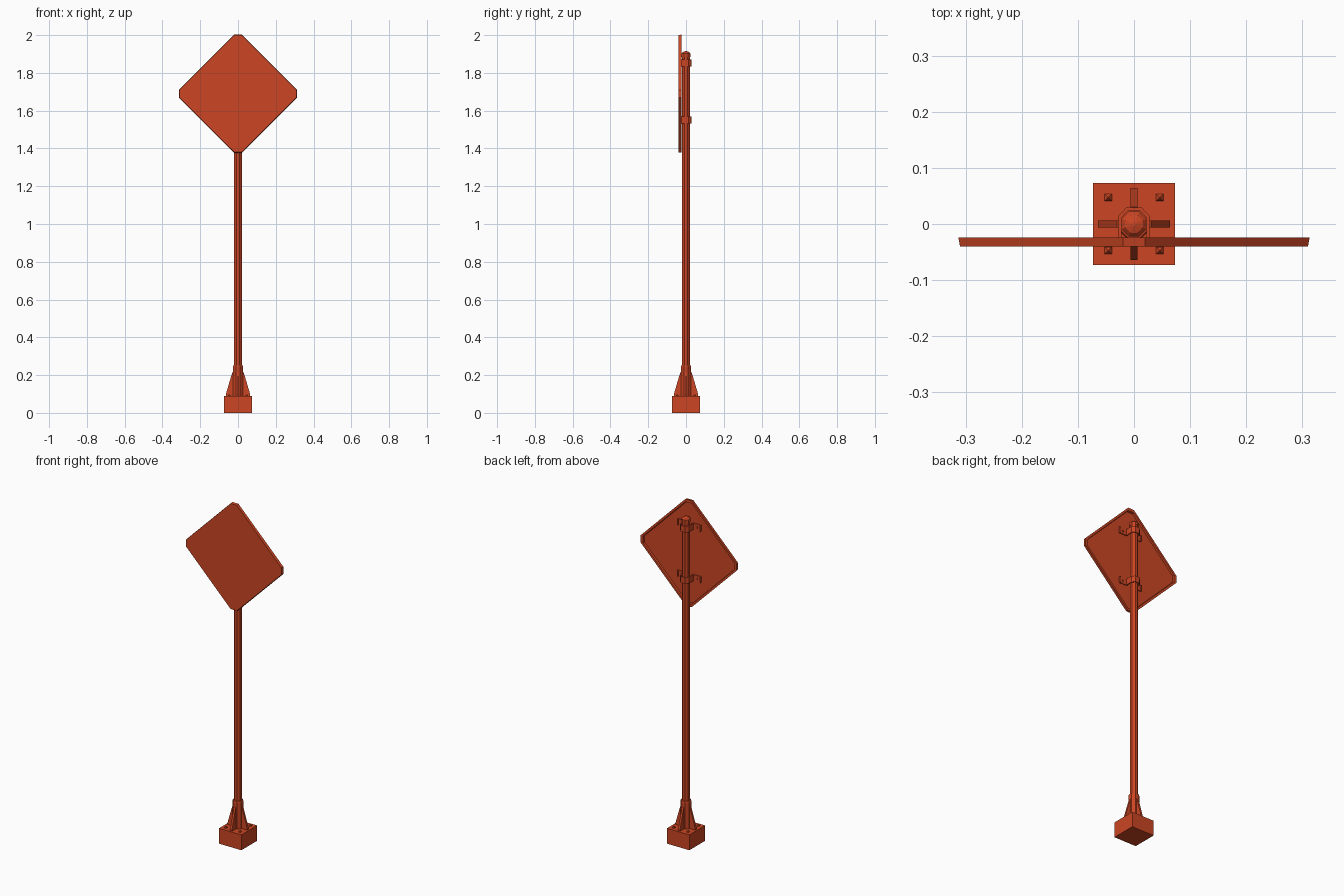
import bpy, bmesh
from math import pi, cos, sin

cube = bpy.data.objects.get("Cube")
if cube:
    bpy.data.objects.remove(cube)

# Single painted colour
paint = bpy.data.materials.new("orange_red_paint")
paint.use_nodes = True
colour = (0.6, 0.06, 0.017, 1)
paint.diffuse_color = colour
paint.node_tree.nodes["Principled BSDF"].inputs["Base Color"].default_value = colour


def finish(name, bm):
    bmesh.ops.recalc_face_normals(bm, faces=bm.faces)
    mesh = bpy.data.meshes.new(name)
    bm.to_mesh(mesh)
    bm.free()
    mesh.materials.append(paint)
    obj = bpy.data.objects.new(name, mesh)
    bpy.context.collection.objects.link(obj)
    return obj


def loft(name, rings):
    """Skin a stack of equal-length rings and cap both ends."""
    bm = bmesh.new()
    loops = [[bm.verts.new(p) for p in ring] for ring in rings]
    for a, b in zip(loops, loops[1:]):
        for i in range(len(a)):
            j = (i + 1) % len(a)
            bm.faces.new((a[i], a[j], b[j], b[i]))
    bm.faces.new(loops[0])
    bm.faces.new(loops[-1])
    return finish(name, bm)


def ring(r, z, sides=8, x=0, y=0):
    step = 2 * pi / sides
    return [(x + r * cos(step * (i + 0.5)), y + r * sin(step * (i + 0.5)), z)
            for i in range(sides)]


def box(name, x, y, z):
    return loft(name, [[(x[0], y[0], h), (x[1], y[0], h), (x[1], y[1], h), (x[0], y[1], h)]
                       for h in z])


# Footing, pole, sleeve and domed cap
box("base_block", (-0.073, 0.073), (-0.073, 0.073), (0, 0.09))
loft("pole", [ring(0.022, 0.09), ring(0.022, 1.9)])
loft("base_sleeve", [ring(0.03, 0.09), ring(0.03, 0.245), ring(0.027, 0.25)])
loft("pole_cap", [ring(0.0245, 1.885), ring(0.0245, 1.903), ring(0.017, 1.911), ring(0.004, 1.915)])

# Four sloping gussets around the sleeve
profile = [(0.02, 0.09), (0.064, 0.09), (0.064, 0.1), (0.03, 0.215), (0.02, 0.215)]
for k in range(4):
    c, s = cos(k * pi / 2), sin(k * pi / 2)
    loft("gusset_%d" % (k + 1),
         [[(r * c - t * s, r * s + t * c, z) for r, z in profile] for t in (-0.006, 0.006)])

# Anchor bolts with pointed heads
for x in (-0.046, 0.046):
    for y in (-0.047, 0.047):
        loft("anchor_bolt", [ring(0.009, 0.088, 4, x, y), ring(0.009, 0.093, 4, x, y),
                             ring(0.001, 0.1, 4, x, y)])


# Diamond sign: a shallow tray with clipped corners, open to the back
def diamond(half, y, clip=0.02):
    pts = [(clip, half), (half, clip), (half, -clip), (clip, -half),
           (-clip, -half), (-half, -clip), (-half, clip), (-clip, half)]
    return [(x, y, 1.69 + z) for x, z in pts]


loft("sign_panel", [diamond(0.31, -0.04), diamond(0.313, -0.024),
                    diamond(0.296, -0.024), diamond(0.293, -0.035)])

# U-shaped clamps with ears that bolt to the back of the sign
outer = [(0.028, -0.036), (0.028, 0.014), (0.014, 0.029),
         (-0.014, 0.029), (-0.028, 0.014), (-0.028, -0.036)]
inner = [(x * 0.8, min(y, y * 0.8)) for x, y in reversed(outer)]
for label, z in (("lower", 1.55), ("upper", 1.852)):
    bottom, top = z - 0.018, z + 0.018
    loft(label + "_clamp", [[(x, y, h) for x, y in outer + inner] for h in (bottom, top)])
    for side in (-1, 1):
        box(label + "_clamp_ear", sorted((side * 0.026, side * 0.075)),
            (-0.036, -0.030), (bottom, top))
        box(label + "_ear_lip", sorted((side * 0.069, side * 0.075)),
            (-0.036, -0.025), (bottom, top))
        loft(label + "_ear_bolt",
             [[(side * 0.05 + 0.006 * cos(a * pi / 3), y, z + 0.006 * sin(a * pi / 3))
               for a in range(6)] for y in (-0.031, -0.026)])
